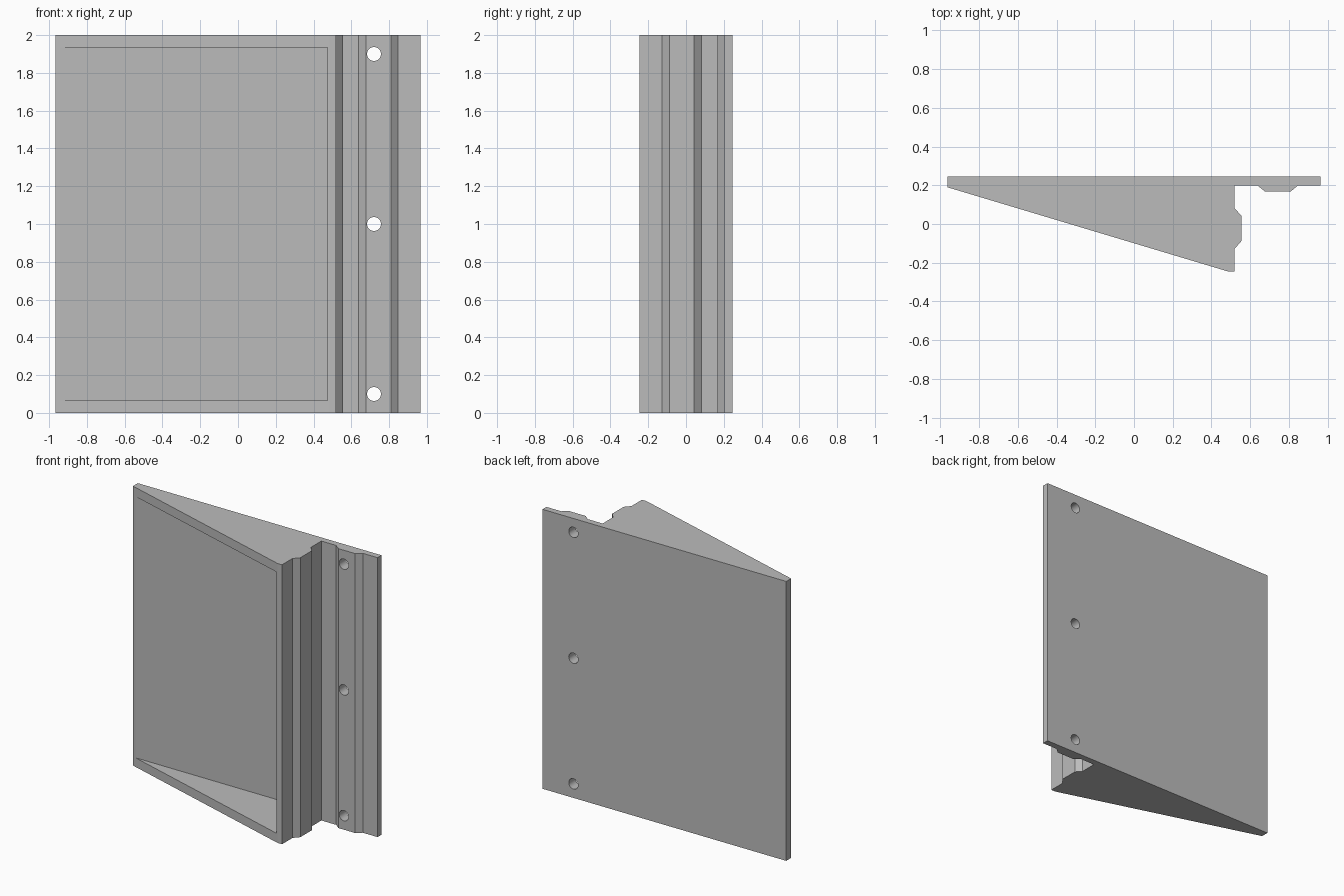
import bpy, bmesh, math
from mathutils import Matrix

cube = bpy.data.objects.get("Cube")
if cube:
    bpy.data.objects.remove(cube, do_unlink=True)

HEIGHT = 2.0
RIM = 0.065

grey = bpy.data.materials.new("plain_grey")
grey.use_nodes = True
grey.diffuse_color = (0.5, 0.5, 0.5, 1)
grey.node_tree.nodes["Principled BSDF"].inputs["Base Color"].default_value = (0.5, 0.5, 0.5, 1)


def make_object(name, bm):
    bmesh.ops.recalc_face_normals(bm, faces=bm.faces)
    mesh = bpy.data.meshes.new(name)
    bm.to_mesh(mesh)
    bm.free()
    mesh.materials.append(grey)
    obj = bpy.data.objects.new(name, mesh)
    bpy.context.collection.objects.link(obj)
    return obj


def prism(name, outline, bottom, top):
    bm = bmesh.new()
    face = bm.faces.new([bm.verts.new((x, y, bottom)) for x, y in outline])
    walls = bmesh.ops.extrude_face_region(bm, geom=[face])
    verts = [v for v in walls["geom"] if isinstance(v, bmesh.types.BMVert)]
    bmesh.ops.translate(bm, verts=verts, vec=(0, 0, top - bottom))
    return make_object(name, bm)


def cut(target, cutter):
    cutter.hide_render = True
    cutter.hide_set(True)
    mod = target.modifiers.new(cutter.name, "BOOLEAN")
    mod.operation = "DIFFERENCE"
    mod.solver = "EXACT"
    mod.object = cutter


# Extruded wedge with a ribbed end and a ribbed mounting flange
profile = [
    (-0.965, 0.245), (0.965, 0.245), (0.965, 0.2),
    (0.848, 0.2), (0.81, 0.168), (0.677, 0.168), (0.637, 0.2),
    (0.52, 0.2), (0.52, 0.082), (0.555, 0.042),
    (0.555, -0.088), (0.52, -0.128), (0.52, -0.245),
    (0.485, -0.245), (-0.965, 0.19),
]
wedge = prism("wedge_housing", profile, 0, HEIGHT)

# Hollow behind the open sloping front
pocket = prism("pocket_cutter",
               [(-1.1, -0.5), (0.475, -0.5), (0.475, 0.183), (-1.1, 0.183)],
               RIM, HEIGHT - RIM)
cut(wedge, pocket)

# Screw holes through the flange
bm = bmesh.new()
for z in (0.1, 1.0, 1.9):
    place = Matrix.Translation((0.72, 0.2, z)) @ Matrix.Rotation(math.pi / 2, 4, "X")
    bmesh.ops.create_cone(bm, cap_ends=True, segments=32, radius1=0.037,
                          radius2=0.037, depth=0.3, matrix=place)
cut(wedge, make_object("screw_hole_cutter", bm))

# Bake the cuts, remove the helpers and smooth only the hole walls
bpy.context.view_layer.objects.active = wedge
wedge.select_set(True)
for mod in list(wedge.modifiers):
    helper = mod.object
    bpy.ops.object.modifier_apply(modifier=mod.name)
    bpy.data.objects.remove(helper, do_unlink=True)
bpy.ops.object.shade_smooth_by_angle(angle=math.radians(15))
